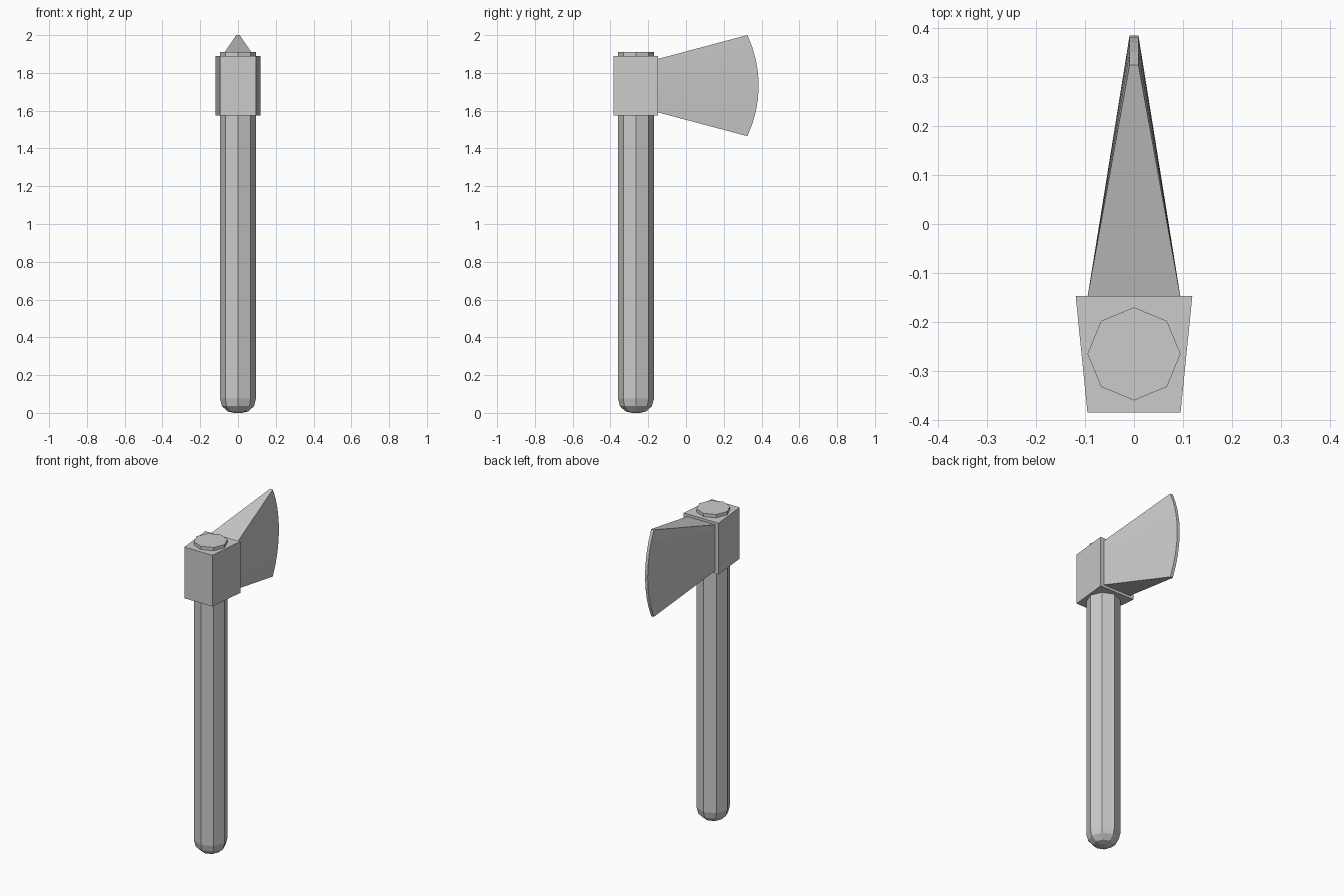
import bpy
import math

if "Cube" in bpy.data.objects:
    bpy.data.objects.remove(bpy.data.objects["Cube"])

HANDLE_Y = -0.265


def make_object(name, verts, faces):
    mesh = bpy.data.meshes.new(name)
    mesh.from_pydata(verts, [], faces)
    mesh.validate()
    obj = bpy.data.objects.new(name, mesh)
    bpy.context.collection.objects.link(obj)
    return obj


def loft(name, rings):
    """Skin equal-length rings (first to last) and cap both ends."""
    n = len(rings[0])
    verts = [v for ring in rings for v in ring]
    faces = [tuple(reversed(range(n)))]
    for r in range(len(rings) - 1):
        for i in range(n):
            j = (i + 1) % n
            faces.append((r * n + i, r * n + j, (r + 1) * n + j, (r + 1) * n + i))
    faces.append(tuple(range((len(rings) - 1) * n, len(rings) * n)))
    return make_object(name, verts, faces)


# Handle: octagonal shaft with a rounded butt
profile = [(0.045, 0.0), (0.055, 0.008), (0.085, 0.036), (0.095, 0.075), (0.095, 1.91)]
profile[0] = (0.02, 0.0)
loft("handle", [
    [(r * math.cos(k * math.pi / 4), HANDLE_Y + r * math.sin(k * math.pi / 4), z)
     for k in range(8)]
    for r, z in profile])

# Socket: tapered block around the top of the handle
loft("head_socket", [
    [(-0.095, -0.385, z), (0.095, -0.385, z), (0.119, -0.147, z), (-0.119, -0.147, z)]
    for z in (1.575, 1.89)])

# Blade: wedge flaring from the socket to a curved cutting edge
STEPS = 8
MID_Z, HALF_EDGE, HALF_ROOT, BULGE = 1.7325, 0.2675, 0.141, 0.06
radius = (HALF_EDGE ** 2 + BULGE ** 2) / (2 * BULGE)
sweep = math.asin(HALF_EDGE / radius)
rings = []
for i in range(STEPS + 1):
    a = sweep * (2 * i / STEPS - 1)
    y = 0.385 - radius * (1 - math.cos(a))
    z = MID_Z + radius * math.sin(a)
    root_z = MID_Z + HALF_ROOT * math.sin(a) / math.sin(sweep)
    rings.append([(-0.095, -0.15, root_z), (0.095, -0.15, root_z),
                  (0.009, y, z), (-0.009, y, z)])
loft("blade", rings)
